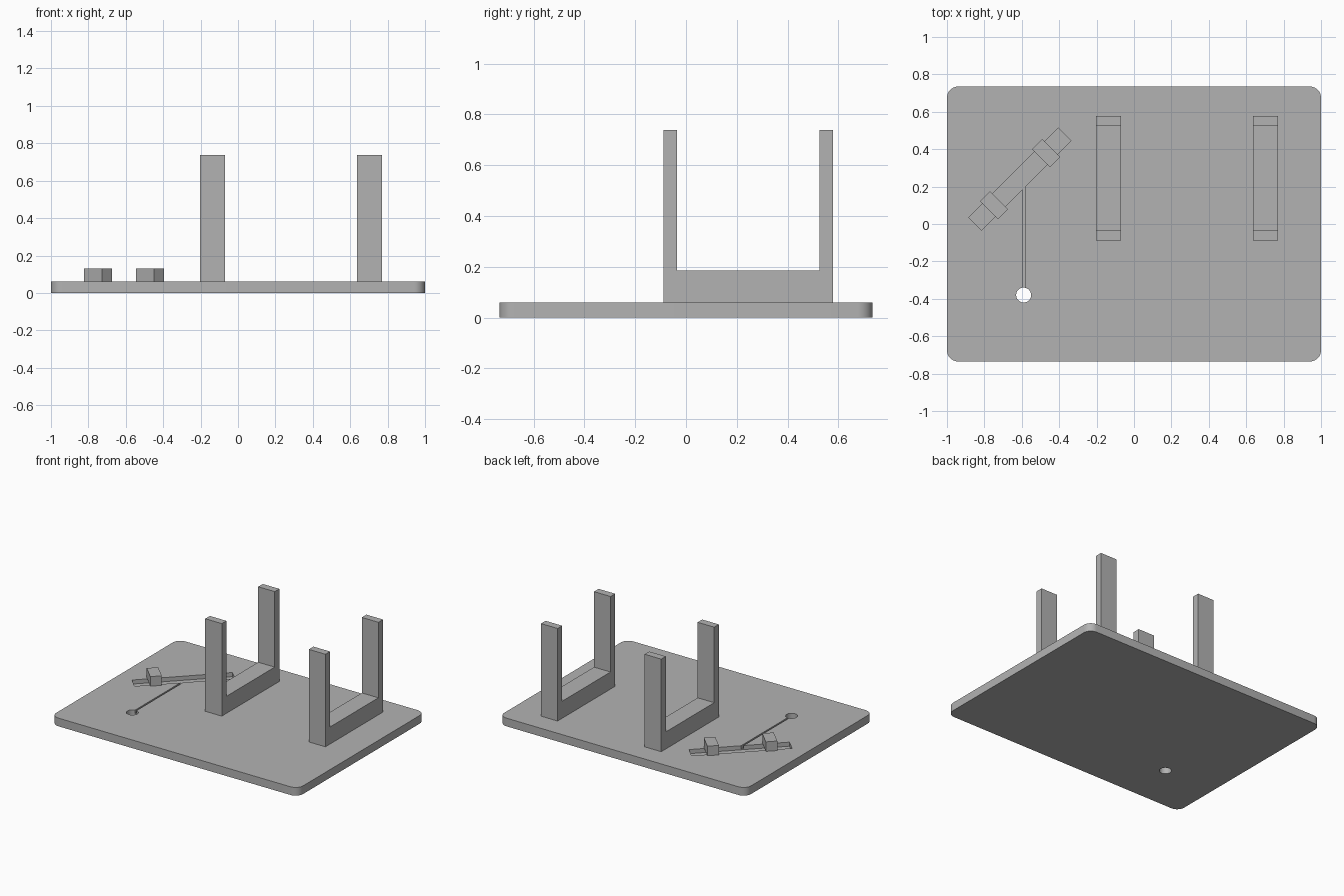
import bpy, math
from mathutils import Matrix

cube = bpy.data.objects.get("Cube")
if cube:
    bpy.data.objects.remove(cube, do_unlink=True)

TOP = 0.06                      # height of the plate surface
DIAGONAL = math.radians(45)
CHANNEL = (-0.61, 0.24)
HOLE = (-0.59, -0.38)

grey = bpy.data.materials.new("plain_grey")
grey.use_nodes = True
colour = (0.45, 0.45, 0.45, 1)
grey.diffuse_color = colour
grey.node_tree.nodes["Principled BSDF"].inputs["Base Color"].default_value = colour


def prism(name, outline, low, high, place=Matrix()):
    """Extrude an outline from low to high along its local z."""
    n = len(outline)
    verts = [(x, y, z) for z in (low, high) for x, y in outline]
    faces = [list(range(n))[::-1], list(range(n, 2 * n))]
    faces += [(i, (i + 1) % n, (i + 1) % n + n, i + n) for i in range(n)]
    mesh = bpy.data.meshes.new(name)
    mesh.from_pydata(verts, [], faces)
    mesh.transform(place)
    mesh.materials.append(grey)
    obj = bpy.data.objects.new(name, mesh)
    bpy.context.collection.objects.link(obj)
    return obj


def rectangle(w, d):
    return [(-w / 2, -d / 2), (w / 2, -d / 2), (w / 2, d / 2), (-w / 2, d / 2)]


def arc(cx, cy, r, start, sweep, steps):
    return [(cx + r * math.cos(start + sweep * i / steps),
             cy + r * math.sin(start + sweep * i / steps)) for i in range(steps + 1)]


# Plate with rounded corners
radius, half_x, half_y = 0.06, 1.0, 0.735
outline = []
for i, (sx, sy) in enumerate([(1, 1), (-1, 1), (-1, -1), (1, -1)]):
    outline += arc(sx * (half_x - radius), sy * (half_y - radius), radius,
                   i * math.pi / 2, math.pi / 2, 8)
plate = prism("base_plate", outline, 0, TOP)

# Diagonal channel, through hole and the thin groove joining them
diagonal = Matrix.Translation((*CHANNEL, 0)) @ Matrix.Rotation(DIAGONAL, 4, 'Z')
groove_place = Matrix.Translation((HOLE[0], -0.075, 0))
cutters = [
    prism("channel_cutter", rectangle(0.677, 0.098), 0.03, 0.1, diagonal),
    prism("hole_cutter", arc(*HOLE, 0.04, 0, 2 * math.pi, 32)[:-1], -0.1, 0.1),
    prism("groove_cutter", rectangle(0.012, 0.61), 0.035, 0.1, groove_place),
]
bpy.context.view_layer.objects.active = plate
for cutter in cutters:
    cutter.hide_render = True
    cut = plate.modifiers.new(cutter.name, 'BOOLEAN')
    cut.operation, cut.solver, cut.object = 'DIFFERENCE', 'EXACT', cutter
    bpy.ops.object.modifier_apply(modifier=cut.name)
for cutter in cutters:
    bpy.data.objects.remove(cutter, do_unlink=True)

# Smooth the corner and hole walls only
bpy.ops.object.select_all(action='DESELECT')
plate.select_set(True)
bpy.ops.object.shade_smooth_by_angle(angle=math.radians(30))

# Small bridge blocks across the channel
for name, offset in (("lower_bridge_block", -0.197), ("upper_bridge_block", 0.197)):
    place = diagonal @ Matrix.Translation((offset, 0, 0))
    prism(name, rectangle(0.077, 0.136), TOP, 0.13, place)

# Two U-shaped cradles: the profile lies in y-z and is extruded along x
front, back, wall, seat, tip = -0.088, 0.578, 0.053, 0.185, 0.738
profile = [(front, TOP), (back, TOP), (back, tip), (back - wall, tip),
           (back - wall, seat), (front + wall, seat), (front + wall, tip), (front, tip)]
yz_to_world = Matrix(((0, 0, 1, 0), (1, 0, 0, 0), (0, 1, 0, 0), (0, 0, 0, 1)))
for name, x in (("right_cradle", -0.137), ("left_cradle", 0.703)):
    prism(name, profile, x - 0.067, x + 0.067, yz_to_world)
